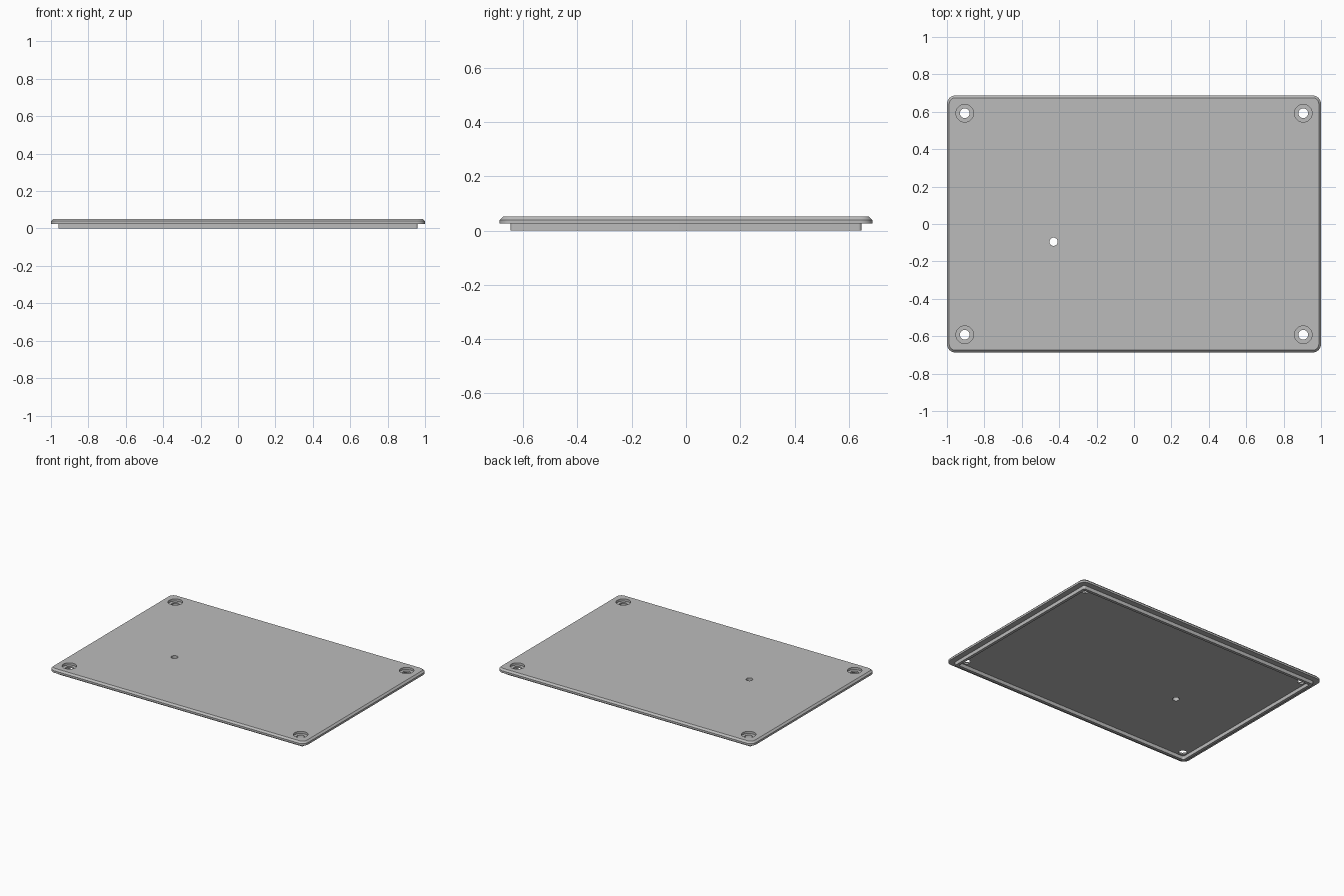
import bpy, bmesh
from math import sin, cos, pi

if "Cube" in bpy.data.objects:
    bpy.data.objects.remove(bpy.data.objects["Cube"])

HALF_X, HALF_Y = 1.0, 0.687
TOP, EDGE, UNDER = 0.051, 0.039, 0.025
CORNER = 0.045
RIM_OUT, RIM_IN = 0.04, 0.06

grey = bpy.data.materials.new("grey")
grey.use_nodes = True
colour = (0.5, 0.5, 0.5, 1)
grey.diffuse_color = colour
grey.node_tree.nodes["Principled BSDF"].inputs["Base Color"].default_value = colour


def rounded_rect(inset, z, steps=8):
    """Closed loop of points, inset from the outer edge of the lid."""
    r = max(CORNER - inset, 0.012)
    cx, cy = HALF_X - inset - r, HALF_Y - inset - r
    pts = []
    for quarter, (sx, sy) in enumerate([(1, 1), (-1, 1), (-1, -1), (1, -1)]):
        for i in range(steps + 1):
            a = pi / 2 * (quarter + i / steps)
            pts.append((sx * cx + r * cos(a), sy * cy + r * sin(a), z))
    return pts


def circle(x, y, r, z, sides=40):
    return [(x + r * cos(2 * pi * i / sides), y + r * sin(2 * pi * i / sides), z)
            for i in range(sides)]


def loft(name, loops):
    """Skin a stack of equal loops and cap both ends."""
    bm = bmesh.new()
    rings = [[bm.verts.new(p) for p in loop] for loop in loops]
    n = len(rings[0])
    for a, b in zip(rings, rings[1:]):
        for i in range(n):
            j = (i + 1) % n
            bm.faces.new((a[i], a[j], b[j], b[i]))
    bm.faces.new(rings[0])
    bm.faces.new(rings[-1])
    bmesh.ops.recalc_face_normals(bm, faces=bm.faces)
    mesh = bpy.data.meshes.new(name)
    bm.to_mesh(mesh)
    bm.free()
    mesh.materials.append(grey)
    obj = bpy.data.objects.new(name, mesh)
    bpy.context.collection.objects.link(obj)
    return obj


# Lid plate with chamfered top edge and a locating rim underneath
lid = loft("lid_plate", [rounded_rect(inset, z) for inset, z in (
    (0.012, TOP), (0, EDGE), (0, UNDER), (RIM_OUT, UNDER),
    (RIM_OUT, 0), (RIM_IN, 0), (RIM_IN, UNDER))])

# Counterbored screw holes in the corners and one small plain hole
cutters = []
for sx in (-1, 1):
    for sy in (-1, 1):
        x, y = sx * 0.905, sy * 0.592
        cutters.append(loft("screw_hole_cutter", [circle(x, y, r, z) for r, z in (
            (0.026, -0.1), (0.026, 0.035), (0.047, 0.035), (0.047, 0.1))]))
cutters.append(loft("small_hole_cutter",
                    [circle(-0.43, -0.095, 0.022, z) for z in (-0.1, 0.1)]))

bpy.context.view_layer.objects.active = lid
for cutter in cutters:
    cutter.hide_render = True
    cut = lid.modifiers.new("hole", 'BOOLEAN')
    cut.operation = 'DIFFERENCE'
    cut.solver = 'EXACT'
    cut.object = cutter
    bpy.ops.object.modifier_apply(modifier=cut.name)
    bpy.data.objects.remove(cutter)

# Smooth round walls, crisp edges
bpy.ops.object.select_all(action='DESELECT')
lid.select_set(True)
bpy.ops.object.shade_smooth_by_angle(angle=pi / 6)
